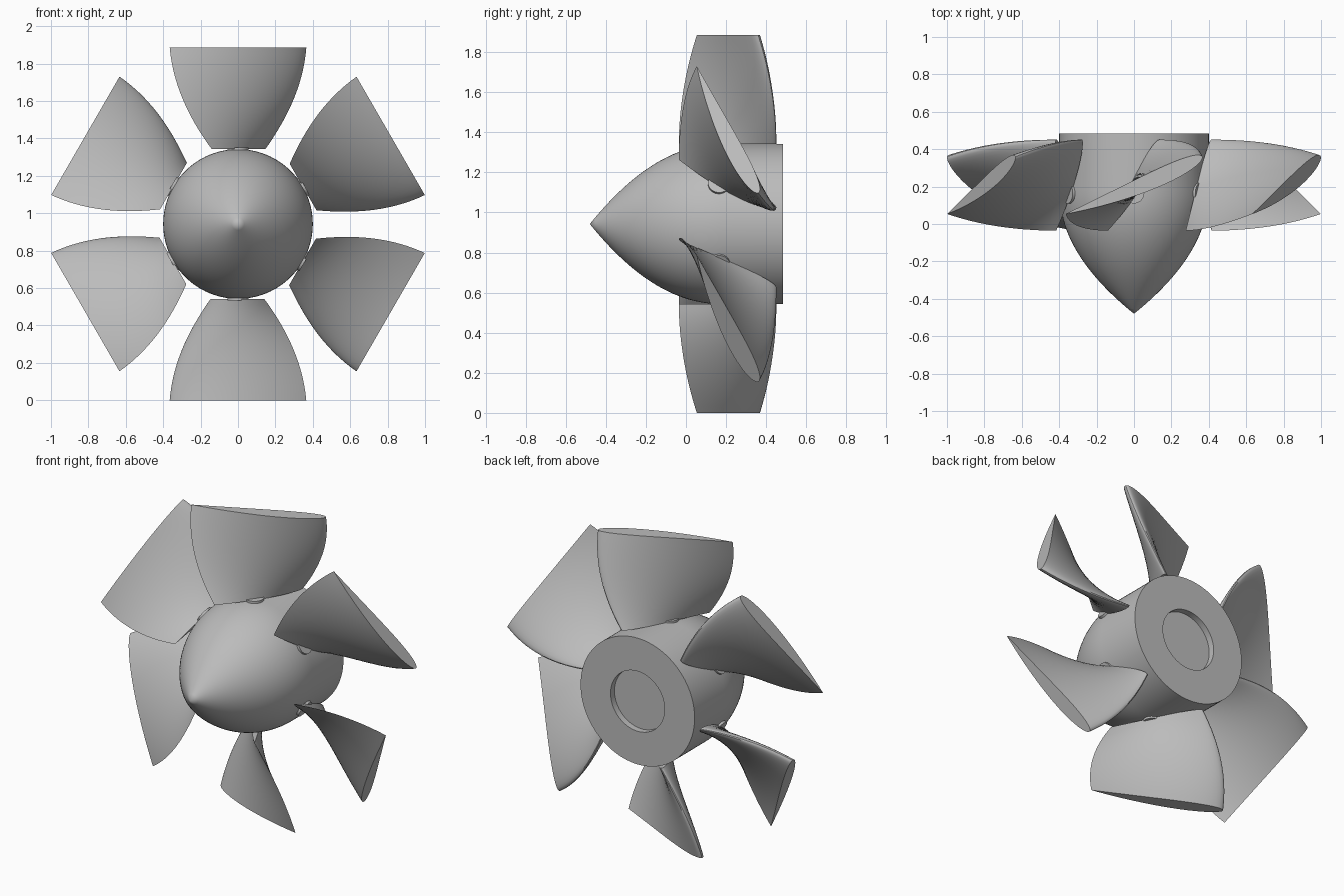
import bpy, bmesh, math
from mathutils import Matrix, Vector

cube = bpy.data.objects.get("Cube")
if cube:
    bpy.data.objects.remove(cube)

AXIS_Z = 0.9425      # height of the spin axis
HUB_R = 0.4
TIP_R = 0.9425
BLADE_Y = 0.207      # axial middle of the blades

grey = bpy.data.materials.new("grey metal")
grey.use_nodes = True
colour = (0.5, 0.5, 0.5, 1)
grey.diffuse_color = colour
grey.node_tree.nodes["Principled BSDF"].inputs["Base Color"].default_value = colour


def finish(name, bm, angle=35):
    """Turn a bmesh into a smooth-shaded object on the spin axis."""
    bmesh.ops.recalc_face_normals(bm, faces=bm.faces)
    mesh = bpy.data.meshes.new(name)
    bm.to_mesh(mesh)
    bm.free()
    mesh.materials.append(grey)
    obj = bpy.data.objects.new(name, mesh)
    bpy.context.collection.objects.link(obj)
    obj.location.z = AXIS_Z
    bpy.ops.object.select_all(action='DESELECT')
    obj.select_set(True)
    bpy.context.view_layer.objects.active = obj
    bpy.ops.object.shade_smooth_by_angle(angle=math.radians(angle))
    return obj


def loft(bm, rings):
    """Skin closed rings of points and cap both ends."""
    loops = [[bm.verts.new(p) for p in ring] for ring in rings]
    n = len(loops[0])
    for a, b in zip(loops, loops[1:]):
        for i in range(n):
            j = (i + 1) % n
            bm.faces.new((a[i], a[j], b[j], b[i]))
    bm.faces.new(loops[0])
    bm.faces.new(loops[-1])


# Hub: pointed nose flowing into a cylinder, with a shallow recess at the back
def build_hub(steps=24, sides=96):
    nose, shoulder, back = -0.48, 0.18, 0.485
    profile = []
    for i in range(steps + 1):
        t = i / steps
        profile.append((HUB_R * (1 - (1 - t) ** 2.05), nose + t * (shoulder - nose)))
    profile += [(HUB_R, back), (0.19, back), (0.19, back - 0.04), (0, back - 0.04)]
    bm = bmesh.new()
    verts = [bm.verts.new((r, y, 0)) for r, y in profile]
    edges = [bm.edges.new(pair) for pair in zip(verts, verts[1:])]
    bmesh.ops.spin(bm, geom=verts + edges, cent=(0, 0, 0), axis=(0, 1, 0),
                   angle=math.tau, steps=sides, use_duplicate=False)
    bmesh.ops.remove_doubles(bm, verts=bm.verts, dist=1e-4)
    finish("hub", bm)


# Aerofoil outline: u runs from the round edge (0) to the thin edge (1)
def aerofoil(u, side, thick=0.115, camber=0.02):
    half = 5 * thick * (0.2969 * math.sqrt(u) - 0.126 * u - 0.3516 * u ** 2
                        + 0.2843 * u ** 3 - 0.1036 * u ** 4)
    return side * half + camber * 4 * u * (1 - u)


def blade_ring(s, count=24):
    """Section at span s: the chord widens and twists towards the tip."""
    half_x = 0.14 + 0.403 * s - 0.178 * s * s
    half_y = 0.243 - 0.006 * s - 0.084 * s * s
    chord = 2 * math.hypot(half_x, half_y)
    along = Vector((half_x, half_y, 0)) * 2
    out = Vector((half_y, -half_x, 0)).normalized()
    centre = Vector((0, BLADE_Y, HUB_R + s * (TIP_R - HUB_R)))
    ring = []
    for i in range(2 * count):
        a = math.pi * i / count
        u = (1 - math.cos(a)) / 2
        side = 1 if i <= count else -1
        ring.append(centre + along * (0.5 - u) + out * chord * aerofoil(u, side))
    return ring


# Six blades, each on a short round stub
def build_blades(blades=6, sections=16):
    for k in range(blades):
        turn = Matrix.Rotation(k * math.tau / blades, 4, 'Y')
        bm = bmesh.new()
        loft(bm, [blade_ring(i / sections) for i in range(sections + 1)])
        bm.transform(turn)
        finish(f"blade_{k + 1}", bm)

        bm = bmesh.new()
        place = Matrix.Translation((0, 0.165, HUB_R - 0.04))
        bmesh.ops.create_cone(bm, cap_ends=True, segments=32, radius1=0.055,
                              radius2=0.055, depth=0.1, matrix=turn @ place)
        finish(f"blade_stub_{k + 1}", bm)


build_hub()
build_blades()
